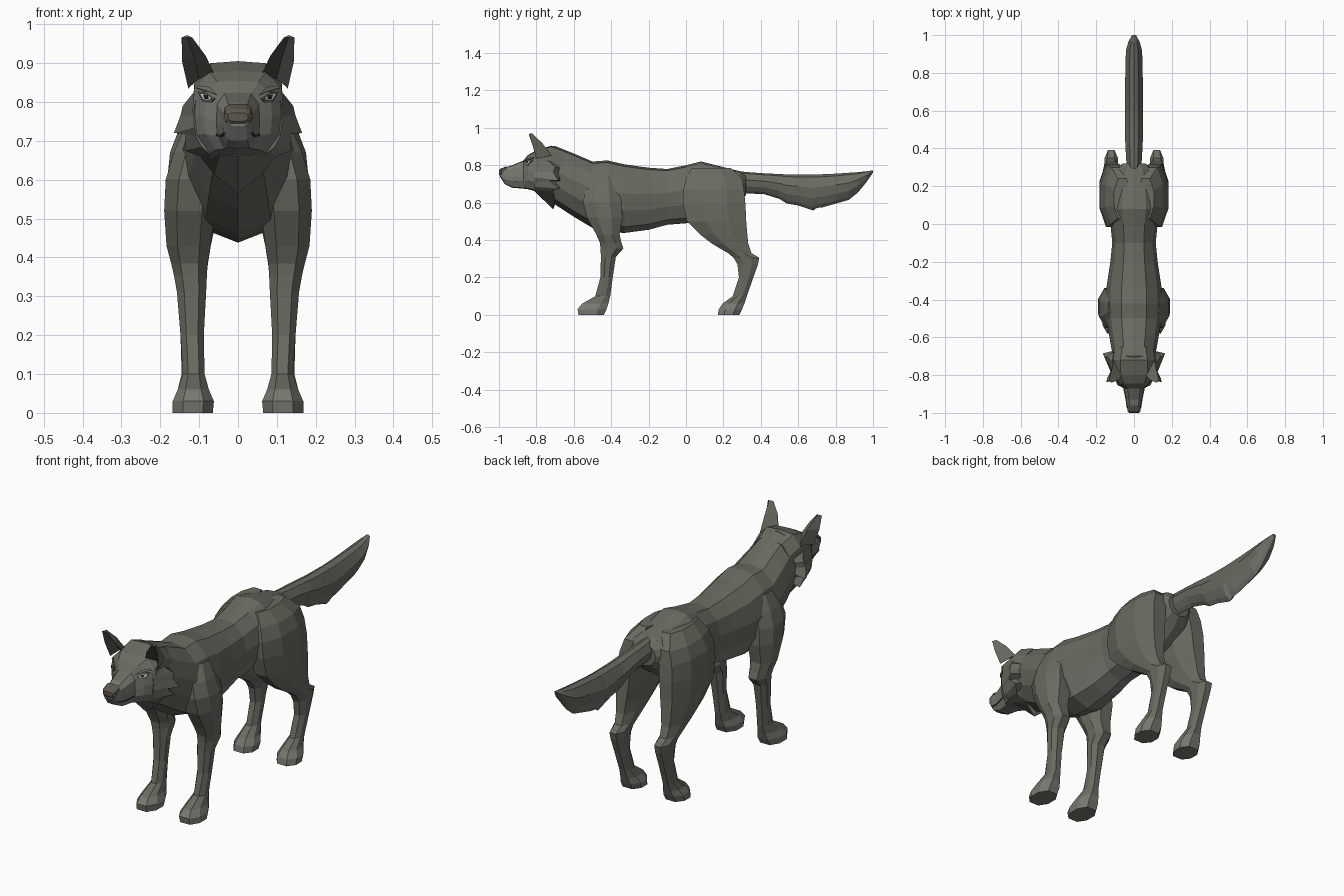
import bpy, bmesh
from mathutils import Vector
from mathutils.bvhtree import BVHTree


def colour(name, r, g, b):
    m = bpy.data.materials.new(name)
    m.diffuse_color = (r, g, b, 1)
    return m


FUR = colour("grey_fur", 0.145, 0.145, 0.12)
PALE = colour("pale_fur", 0.19, 0.19, 0.165)
DARK = colour("dark_fur", 0.06, 0.06, 0.052)
WHITE = colour("eye_white", 0.65, 0.65, 0.6)
BLACK = colour("pupil_black", 0.012, 0.012, 0.012)
NOSE = colour("nose_brown", 0.11, 0.095, 0.075)


def loft(name, rings, mats=(FUR,), rule=None, mirror=False):
    """Skin a row of equal rings, cap both ends, colour faces by a rule."""
    bm = bmesh.new()
    rows = [[bm.verts.new(p) for p in r] for r in rings]
    n = len(rows[0])
    for a, b in zip(rows, rows[1:]):
        for i in range(n):
            j = (i + 1) % n
            bm.faces.new((a[i], a[j], b[j], b[i]))
    bm.faces.new(rows[0])
    bm.faces.new(rows[-1])
    bmesh.ops.recalc_face_normals(bm, faces=bm.faces[:])
    if rule:
        for f in bm.faces:
            f.material_index = rule(f.calc_center_median(), f.normal)
    me = bpy.data.meshes.new(name)
    bm.to_mesh(me)
    bm.free()
    ob = bpy.data.objects.new(name, me)
    bpy.context.collection.objects.link(ob)
    for m in mats:
        me.materials.append(m)
    if mirror:
        ob.modifiers.new("other_side", 'MIRROR')
    return ob


def section(half, y, top, bottom, w):
    """Symmetric upright ring from a half outline given in unit fractions."""
    c, h = (top + bottom) / 2, (top - bottom) / 2
    pts = [(x * w, y, c + z * h) for x, z in half]
    return pts + [(-x, y, z) for x, y, z in pts[-2:0:-1]]


def leg_ring(z, y0, y1, x0, x1, lean=0.0):
    """Eight-sided level ring; lean lifts the back of the ring."""
    cy, cx, hy, hx = (y0 + y1) / 2, (x0 + x1) / 2, (y1 - y0) / 2, (x1 - x0) / 2
    oct8 = [(1, .4), (.5, 1), (-.5, 1), (-1, .4), (-1, -.4), (-.5, -1), (.5, -1), (1, -.4)]
    return [(cx + hx * a, cy + hy * b, z + lean * b) for a, b in oct8]


# Torso and neck
round_half = [(0, 1), (.45, .94), (.84, .62), (1, .15), (.92, -.35), (.58, -.82), (0, -1)]
torso = [(-.78, .88, .66, .10), (-.70, .903, .59, .112), (-.60, .863, .525, .13),
         (-.50, .82, .465, .145), (-.42, .826, .445, .15), (-.33, .805, .438, .145),
         (-.20, .787, .455, .125), (-.10, .78, .482, .115), (0, .80, .49, .125),
         (.08, .82, .50, .14), (.20, .79, .54, .135), (.29, .768, .60, .10),
         (.32, .745, .64, .06)]
loft("torso", [section(round_half, *t) for t in torso], (FUR, PALE),
     lambda c, n: int(-.34 < c.y < .3 and n.z < -.2))

# Head and muzzle
head_half = [(0, 1), (.6, .96), (.95, .6), (1, 0), (.95, -.5), (.65, -.95), (0, -1)]
head_rows = [(-.995, .776, .738, .03), (-.97, .787, .70, .038), (-.93, .80, .68, .043),
             (-.87, .825, .675, .056), (-.845, .855, .672, .088), (-.80, .88, .66, .118),
             (-.72, .905, .64, .118), (-.65, .88, .60, .105)]
head = loft("head", [section(head_half, *h) for h in head_rows], (FUR, PALE),
            lambda c, n: int(c.z < .81 and c.y < -.78))

# Nose pad
loft("nose", [section(head_half, *r) for r in
              [(-1.0, .772, .75, .026), (-.99, .782, .738, .035), (-.96, .795, .75, .036)]],
     (NOSE,))

# Mouth line
for_mouth = [(-.972, .720), (-.93, .712), (-.875, .715)]
loft("mouth_line", [[(x, y, z + d) for x, d in
                     ((-w, .002), (w, .002), (w, -.002), (-w, -.002))]
                    for (y, z), w in zip(for_mouth, (.039, .0445, .056))], (DARK,))

# Jagged fur collar behind the cheeks
front = [(0, .84), (.07, .85), (.105, .82), (.112, .79), (.114, .765), (.112, .735),
         (.108, .71), (.095, .685), (.08, .672), (.045, .665), (0, .66)]
tips = [(0, .86), (.08, .85), (.118, .82), (.142, .79), (.148, .765), (.165, .72),
        (.135, .718), (.137, .675), (.098, .66), (.06, .612), (0, .565)]
setback = [-.72, -.74, -.73, -.70, -.71, -.685, -.73, -.68, -.72, -.70, -.71]


def collar(half, ys, scale=1.0):
    pts = [(x * scale, y, .75 + (z - .75) * scale) for (x, z), y in zip(half, ys)]
    return pts + [(-x, y, z) for x, y, z in pts[-2:0:-1]]


loft("collar_ruff", [collar(front, [-.81] * 11), collar(tips, setback),
                     collar(front, [-.67] * 11, .9)],
     (FUR, PALE), lambda c, n: int(c.y < -.74 and .66 < c.z < .76 and abs(c.x) > .07))

# Ears, leaning forward with dark hollow fronts
ear = [[(.062, -.80, .875), (.10, -.765, .86), (.128, -.80, .835), (.108, -.72, .855)],
       [(.084, -.825, .92), (.113, -.80, .915), (.144, -.82, .905), (.117, -.768, .918)],
       [(.118, -.84, .966), (.13, -.833, .966), (.145, -.838, .966), (.131, -.825, .972)]]
loft("ear", ear, (FUR, DARK), lambda c, n: int(n.y < -.35 and c.z < .96), True)

# Eyes and brows laid on the face surface
bm = bmesh.new()
bm.from_mesh(head.data)
tree = BVHTree.FromBMesh(bm)


def plate(name, outline, lift, mat):
    """Thin mirrored patch that follows the front of the head."""
    rings = []
    for off in (lift - .003, lift):
        ring = []
        for x, z in outline:
            p, n, _, _ = tree.ray_cast(Vector((x, -1.5, z)), Vector((0, 1, 0)))
            ring.append(p + n * off if p else Vector((x, -.80, z)))
        rings.append(ring)
    loft(name, rings, (mat,), mirror=True)


plate("eye_rim", [(.058, .808), (.068, .798), (.088, .80), (.102, .826), (.084, .826)], .003, DARK)
plate("eye", [(.066, .808), (.074, .803), (.086, .806), (.094, .821), (.08, .82)], .005, WHITE)
plate("pupil", [(.073, .808), (.082, .808), (.085, .819), (.076, .816)], .007, BLACK)
plate("brow", [(.05, .815), (.075, .825), (.103, .832), (.098, .838), (.07, .834)], .008, FUR)
bm.free()

# Front legs: z, back-to-front span, inner-to-outer span, tilt
front_leg = [(.0, -.575, -.44, .065, .168), (.03, -.58, -.425, .062, .168),
             (.06, -.555, -.415, .075, .155), (.10, -.485, -.405, .086, .142),
             (.20, -.458, -.392, .088, .148), (.31, -.455, -.375, .082, .157),
             (.355, -.457, -.335, .08, .165), (.385, -.46, -.345, .078, .172),
             (.43, -.48, -.355, .07, .184), (.52, -.53, -.34, .06, .19),
             (.60, -.55, -.345, .05, .186), (.67, -.54, -.36, .04, .165),
             (.74, -.50, -.38, .03, .135)]
loft("front_leg", [leg_ring(*r) for r in front_leg], (FUR, PALE),
     lambda c, n: int(c.z < .07), True)

# Hind legs with thigh and hock
hind_leg = [(.0, .17, .285, .065, .168), (.03, .175, .30, .062, .168),
            (.06, .195, .312, .075, .155), (.10, .25, .325, .088, .145),
            (.20, .283, .36, .09, .148), (.27, .275, .385, .088, .152),
            (.305, .255, .392, .086, .155), (.33, .225, .35, .084, .158),
            (.38, .14, .333, .078, .166), (.43, .075, .328, .07, .174),
            (.50, .005, .322, .055, .182), (.59, -.015, .318, .045, .183),
            (.67, -.015, .31, .035, .175), (.73, 0, .30, .03, .152),
            (.785, .03, .24, .02, .105)]
loft("hind_leg", [leg_ring(*r) for r in hind_leg], (FUR, PALE),
     lambda c, n: int(c.z < .07), True)

# Tail with ragged lower fringe
tail_half = [(0, 1), (.5, .85), (1, .25), (.85, -.35), (.35, -.8), (0, -1)]
tail = [(.26, .772, .67, .03), (.32, .764, .65, .04), (.42, .757, .645, .046),
        (.50, .753, .62, .048), (.54, .751, .595, .048), (.60, .75, .585, .048),
        (.68, .751, .558, .048), (.70, .751, .572, .048), (.73, .752, .575, .047),
        (.80, .755, .595, .046), (.87, .76, .615, .045), (.92, .763, .655, .042),
        (.965, .768, .71, .03), (1.0, .773, .762, .01)]
loft("tail", [section(tail_half, *t) for t in tail], (FUR, PALE),
     lambda c, n: int(n.z < -.3))
